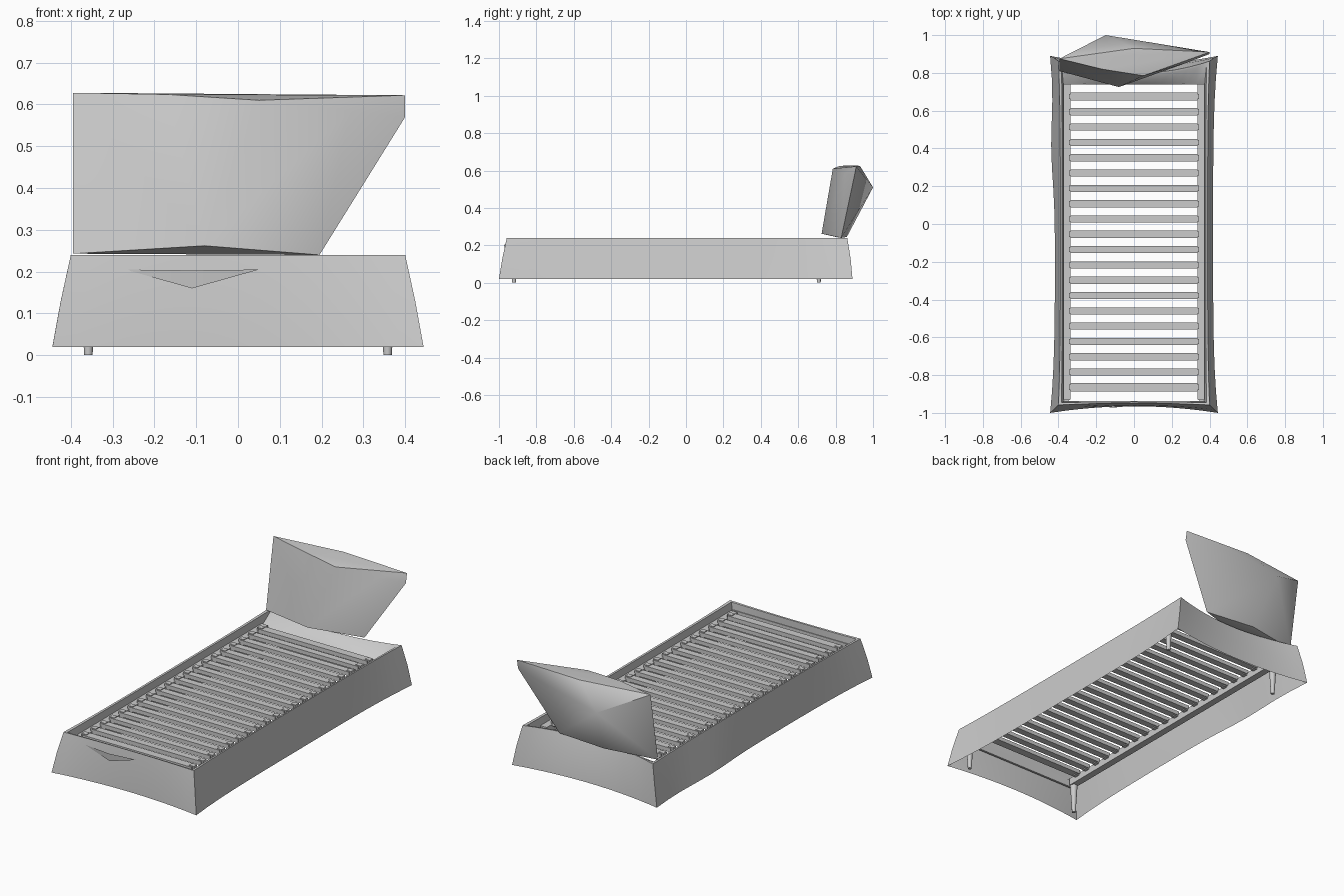
import bpy, bmesh, math
from mathutils import Vector

if "Cube" in bpy.data.objects:
    bpy.data.objects.remove(bpy.data.objects["Cube"])


def finish(name, bm, smooth=None):
    bmesh.ops.recalc_face_normals(bm, faces=bm.faces[:])
    me = bpy.data.meshes.new(name)
    bm.to_mesh(me)
    bm.free()
    ob = bpy.data.objects.new(name, me)
    bpy.context.collection.objects.link(ob)
    if smooth:
        bpy.ops.object.select_all(action='DESELECT')
        ob.select_set(True)
        bpy.context.view_layer.objects.active = ob
        bpy.ops.object.shade_smooth_by_angle(angle=math.radians(smooth))
    return ob


def add_box(bm, x0, x1, y0, y1, z0, z1):
    vs = bmesh.ops.create_cube(bm, size=1)['verts']
    for v in vs:
        v.co = Vector(((x0 + x1) / 2 + v.co.x * (x1 - x0),
                       (y0 + y1) / 2 + v.co.y * (y1 - y0),
                       (z0 + z1) / 2 + v.co.z * (z1 - z0)))


def ring(hx, y0, y1, z, front, side, back, wave=0, n=16):
    """Rectangle with sides pulled inward; wave makes the long sides ripple."""
    pts = []
    for i in range(4):
        for k in range(n):
            t = 2 * k / n - 1
            b = 1 - t * t
            s = side * (1 - t ** 4)
            yt = t if i == 1 else -t
            ym = (y0 + y1) / 2 + yt * (y1 - y0) / 2
            if i == 0:
                p = (t * hx, y0 + front * b, z)
            elif i == 1:
                p = (hx - s, ym, z)
            elif i == 2:
                p = (-t * hx, y1 - back * b, z)
            else:
                p = (-hx + s - wave * math.exp(-((yt - .48) / .25) ** 2), ym, z)
            pts.append(p)
    return pts


# Draped fabric skirt: outside wall, hem and inner lip
bm = bmesh.new()
rings = [ring(.444, -1.0, .89, .02, .035, .025, .045, .018),
         ring(.424, -.982, .88, .13, .022, .02, .05, .01),
         ring(.40, -.958, .862, .24, .01, .01, .065),
         ring(.384, -.946, .845, .238, .005, .004, .06),
         ring(.374, -.942, .742, .185, 0, 0, .004)]
loops = [[bm.verts.new(p) for p in r] for r in rings]
for a, b in zip(loops, loops[1:]):
    for i in range(len(a)):
        j = (i + 1) % len(a)
        bm.faces.new((a[i], a[j], b[j], b[i]))
finish("fabric_skirt", bm, 40)

# Small horizontal fold on the front of the skirt
bm = bmesh.new()
fold = [bm.verts.new(p) for p in ((-.27, -.957, .205), (.05, -.957, .205),
                                  (-.11, -.968, .16), (-.11, -.972, .203))]
bm.faces.new((fold[0], fold[2], fold[3]))
bm.faces.new((fold[2], fold[1], fold[3]))
finish("front_fold", bm, 40)

# Base frame rails
bm = bmesh.new()
for s in (-1, 1):
    x0, x1 = sorted((s * .335, s * .374))
    add_box(bm, x0, x1, -.93, .742, .16, .2)
add_box(bm, -.374, .374, -.95, -.938, .16, .2)
add_box(bm, -.374, .374, .738, .75, .155, .185)
finish("base_frame", bm)

# Slats with end holders
bm = bmesh.new()
holders = bmesh.new()
N = 20
for i in range(N):
    y = -.865 + i * (.675 + .865) / (N - 1)
    w = .022 if i in (0, N - 1) else .019
    add_box(bm, -.335, .335, y - w, y + w, .192, .214)
    for s in (-1, 1):
        x0, x1 = sorted((s * .315, s * .345))
        add_box(holders, x0, x1, y - .014, y + .014, .186, .218)
finish("slats", bm)
finish("slat_holders", holders)

# Tapered legs
for sx in (-1, 1):
    for y in (-.92, .71):
        bm = bmesh.new()
        bmesh.ops.create_cone(bm, cap_ends=True, segments=16,
                              radius1=.01, radius2=.02, depth=.17)
        bmesh.ops.translate(bm, verts=bm.verts[:], vec=(sx * .358, y, .085))
        finish("leg", bm, 40)

# Faceted back cushion with one clipped lower corner
bm = bmesh.new()
for p in ((-.395, .875, .628), (-.395, .81, .243),      # left edge
          (.05, .785, .61), (-.08, .725, .262),         # front bulge
          (-.17, .82, .624),
          (.40, .91, .622), (.40, .90, .57),            # right tip
          (.195, .83, .24), (-.1, .86, .245),           # bottom
          (0, .93, .625), (-.15, 1.0, .51),             # back peak
          (.27, .85, .585)):
    bm.verts.new(p)
bmesh.ops.convex_hull(bm, input=bm.verts[:])
loose = [v for v in bm.verts if not v.link_faces]
bmesh.ops.delete(bm, geom=loose, context='VERTS')
finish("back_cushion", bm, 45)
